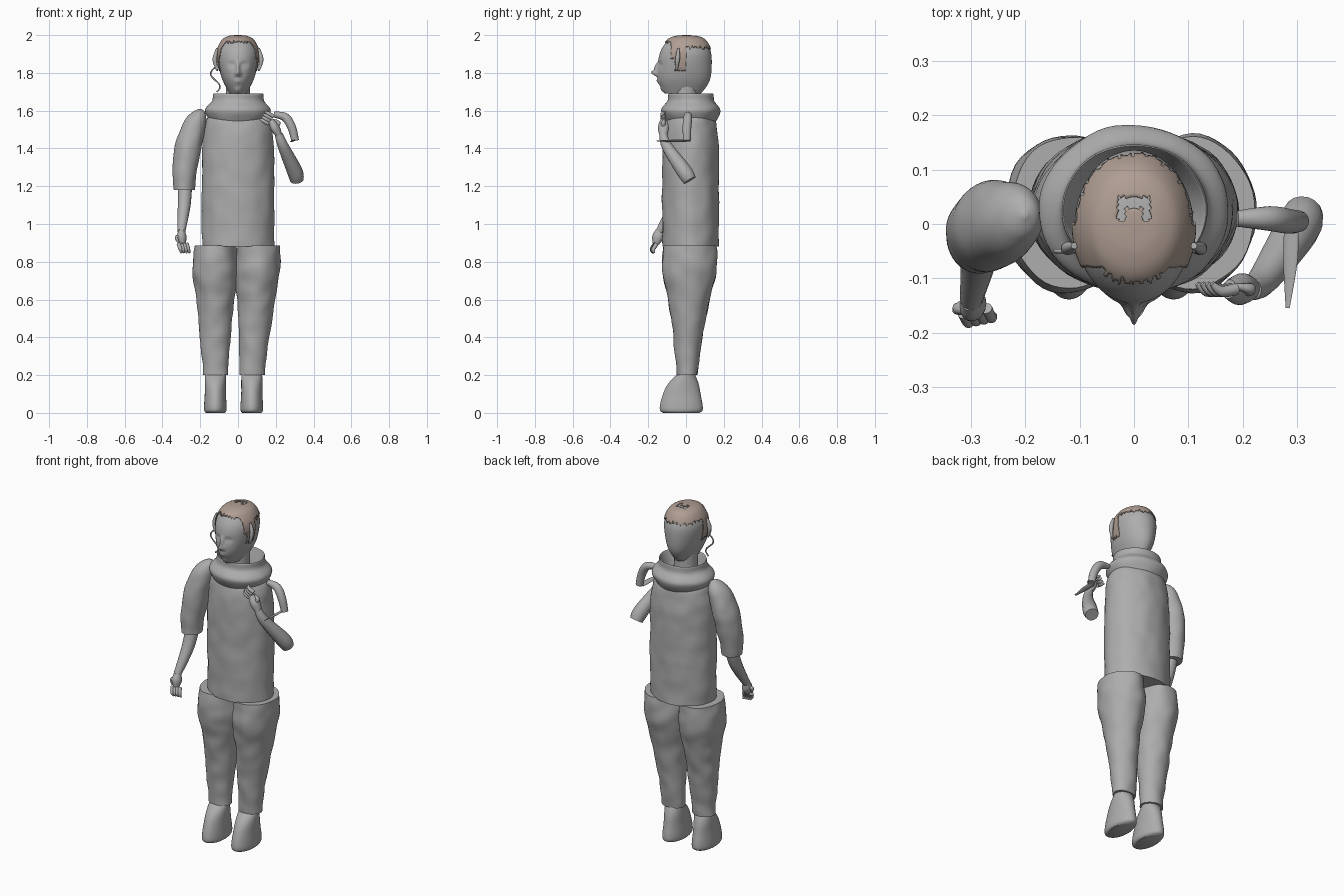
import bpy, bmesh, math, random
from mathutils import Vector, noise

random.seed(4)
if "Cube" in bpy.data.objects:
    bpy.data.objects.remove(bpy.data.objects["Cube"])


def material(name, red, green, blue):
    mat = bpy.data.materials.new(name)
    mat.use_nodes = True
    mat.diffuse_color = (red, green, blue, 1)
    mat.node_tree.nodes["Principled BSDF"].inputs["Base Color"].default_value = mat.diffuse_color
    return mat


GREY = material("plain grey", .42, .42, .42)
BROWN = material("hair brown", .43, .34, .29)


def spline(rows, steps):
    """Smooth interpolation through rows of numbers."""
    rows = [Vector(row) for row in rows]
    slopes = [(rows[min(i + 1, len(rows) - 1)] - rows[max(i - 1, 0)]) / 2 for i in range(len(rows))]
    path = []
    for start, end, leave, arrive in zip(rows, rows[1:], slopes, slopes[1:]):
        for step in range(steps):
            t = step / steps
            ease = t * t * (3 - 2 * t)
            path.append(start.lerp(end, ease) + leave * t * (1 - t) ** 2 - arrive * t * t * (1 - t))
    return path + [rows[-1]]


def circle(sides):
    return [(math.cos(math.tau * i / sides), math.sin(math.tau * i / sides)) for i in range(sides)]


def skin(name, rings, mat=GREY):
    """Join equal rings of points into a closed smooth skin."""
    bm = bmesh.new()
    loops = [[bm.verts.new(point) for point in ring] for ring in rings]
    for low, high in zip(loops, loops[1:]):
        for i in range(len(low)):
            bm.faces.new((low[i - 1], low[i], high[i], high[i - 1]))
    bm.faces.new(loops[0])
    bm.faces.new(loops[-1])
    bmesh.ops.recalc_face_normals(bm, faces=bm.faces)
    mesh = bpy.data.meshes.new(name)
    bm.to_mesh(mesh)
    bm.free()
    mesh.materials.append(mat)
    ob = bpy.data.objects.new(name, mesh)
    bpy.context.collection.objects.link(ob)
    bpy.ops.object.select_all(action='DESELECT')
    ob.select_set(True)
    bpy.context.view_layer.objects.active = ob
    bpy.ops.object.shade_smooth_by_angle(angle=math.radians(50))
    return ob


def loft(name, profile, centre, depth, mat=GREY, sides=48, wrinkle=0.0, grow=0.0):
    """Profile holds height and half width; centre and depth are rules of height."""
    rings = []
    for z, radius in spline(profile, 8):
        x, y = centre(z)
        ring = []
        for c, s in circle(sides):
            point = Vector((x + (radius + grow) * c, y + (radius * depth(z) + grow) * s, z + grow))
            fold = wrinkle * noise.noise(point * 13)
            ring.append(point + Vector((c, s, 0)) * fold)
        rings.append(ring)
    return skin(name, rings, mat)


def tube(name, points, radii, flat=1):
    """Round or flattened limb along a smooth path."""
    path = spline([(*point, radius) for point, radius in zip(points, radii)], 5)
    centres = [row.xyz for row in path]
    rings = []
    for i, middle in enumerate(centres):
        along = centres[min(i + 1, len(path) - 1)] - centres[max(i - 1, 0)]
        side = along.cross(Vector((.3, 1, .1))).normalized()
        up = along.cross(side).normalized()
        rings.append([middle + path[i].w * (side * c * flat + up * s) for c, s in circle(16)])
    return skin(name, rings)


# Head: a smooth loft, narrow and deep at the jaw
SKULL = [(1.69, .045), (1.77, .085), (1.86, .107), (1.92, .106), (1.97, .08), (1.99, .045), (1.995, .005)]


def skull_centre(z):
    return 0, .06 * (z - 1.95)


def skull_depth(z):
    return 1.22 + 13 * (z - 1.95) ** 2


head = loft("head", SKULL, skull_centre, skull_depth, sides=160)

# Face features: sideways place, height, push, half width, half height
FACE = {
    "nose tip": (0, 1.8, .034, .011, .013),
    "nose bridge": (0, 1.83, .017, .01, .022),
    "nostril": (.014, 1.793, .012, .008, .008),
    "eye socket": (.033, 1.843, -.013, .018, .012),
    "eyeball": (.033, 1.842, .008, .011, .006),
    "upper lip": (0, 1.759, .008, .019, .005),
    "lower lip": (0, 1.744, .008, .016, .005),
    "chin": (0, 1.708, .008, .022, .013),
}
for vert in head.data.vertices:
    if vert.co.y < -.02:
        across, height = abs(vert.co.x), vert.co.z
        for x, z, push, wide, tall in FACE.values():
            vert.co.y -= push * math.exp(-((across - x) / wide) ** 2 - ((height - z) / tall) ** 2)

tube("neck", [(0, 0, 1.58), (0, 0, 1.66), (0, 0, 1.74)], (.07, .065, .065))

# Hair: a shell over the skull, trimmed to a ragged hairline
hair = loft("hair", SKULL, skull_centre, skull_depth, BROWN, sides=160, grow=.005)
ragged = [random.uniform(-.008, .008) for strand in range(200)]


def has_hair(place):
    crown_gap = abs(place.x) < .03 and .005 < place.y < .05
    crown_tuft = abs(place.x) < .016 and place.y < .03
    if crown_gap and not crown_tuft:
        return False
    if place.y < -.08:
        hairline = 1.966
    elif place.y < -.06:
        hairline = 1.88
    elif place.y < 0:
        hairline = 1.815
    else:
        hairline = 1.935
    strand = int((math.atan2(place.y, place.x) + math.pi) * 24)
    return place.z > hairline + ragged[strand]


bm = bmesh.new()
bm.from_mesh(hair.data)
bald = [face for face in bm.faces if not has_hair(face.calc_center_median())]
bmesh.ops.delete(bm, geom=bald, context='FACES')
bm.to_mesh(hair.data)
bm.free()
shell = hair.modifiers.new("thickness", 'SOLIDIFY')
shell.thickness = .004

# Loose curls beside the face
curl = [(-.12 - .025 * math.sin(turn), -.05, 1.83 - .022 * turn) for turn in range(7)]
tube("right_curl", curl, [.004] * len(curl))
for side, name in ((-1, "right_lock"), (1, "left_lock")):
    tube(name, [(side * .11, -.04, 1.93), (side * .123, -.045, 1.87), (side * .11, -.05, 1.81)],
         (.006, .012, .004))

# Tunic with a wide standing collar
loft("tunic", [(.88, .19), (1.15, .192), (1.4, .19), (1.54, .172), (1.58, .14), (1.6, .09)],
     lambda z: (0, .025), lambda z: .78, sides=64, wrinkle=.006)
loft("collar", [(1.53, .14), (1.6, .175), (1.65, .139), (1.685, .134), (1.68, .127), (1.6, .1)],
     lambda z: (0, .026), lambda z: .89, sides=64, wrinkle=.004)

# Trouser legs, deeper towards the hips, and shoes, long at the sole
TROUSER = [(.2, .065), (.4, .08), (.6, .1), (.75, .12), (.885, .11)]
SHOE = [(0, .05), (.02, .06), (.1, .056), (.16, .056), (.21, .055)]
for side, trouser_x, shoe_x in (("right", lambda z: -.12, -.12), ("left", lambda z: .065 + .05 * z, .073)):
    loft(side + "_trouser_leg", TROUSER, lambda z: (trouser_x(z), .025 * z),
         lambda z: .7 + .65 * z, wrinkle=.007)
    loft(side + "_shoe", SHOE, lambda z: (shoe_x, 3 * z ** 3 - .025), lambda z: 1.9 - (z / .2) ** 3)


def hand(side, wrist, knuckle, spread, reach):
    """Palm, four bent fingers and a thumb."""
    wrist, knuckle, spread, reach = (Vector(v) for v in (wrist, knuckle, spread, reach))
    middle = wrist.lerp(knuckle, .5)
    tube(side + "_palm", [wrist, middle, knuckle], (.021, .03, .018), flat=.8)
    for finger in range(4):
        root = knuckle + spread * (finger - 1.5)
        bend = root + reach * .6 + Vector((0, -.01, 0))
        tube(f"{side}_finger_{finger + 1}", [root, bend, root + reach], (.011, .01, .005))
    tip = middle - spread * 2 + reach * .6
    tube(side + "_thumb", [middle, middle - spread * 2, tip], (.014, .011, .005))


# Right arm hangs out of a wide sleeve
loft("right_sleeve", [(1.18, .055), (1.35, .07), (1.45, .07), (1.54, .06), (1.59, .035), (1.61, .005)],
     lambda z: (.5 * (z - 1.2) ** 2 - .285, .1 * (z - 1.45)), lambda z: 1.12, wrinkle=.005)
tube("right_forearm", [(-.28, -.02, 1.22), (-.285, -.06, 1.1), (-.3, -.14, .96)], (.038, .034, .021))
hand("right", (-.3, -.14, .965), (-.293, -.16, .895), (.014, .003, 0), (.015, -.012, -.048))

# Left arm is bent up, with the hand in front of the chest
tube("left_forearm", [(.312, .02, 1.232), (.3, -.01, 1.28), (.24, -.1, 1.41), (.215, -.12, 1.475)],
     (.036, .041, .029, .021))
hand("left", (.217, -.12, 1.47), (.175, -.12, 1.55), (-.009, 0, -.013), (-.045, .01, .025))

# Open left sleeve: a curved band and its thin flat cuff
tube("left_sleeve_band", [(.19, .01, 1.58), (.25, .01, 1.565), (.285, .005, 1.51), (.303, .005, 1.44)],
     (.015, .023, .023, .02))
tube("left_cuff", [(.29, 0, 1.44), (.288, -.07, 1.44), (.283, -.155, 1.44)], (.014, .014, .004), flat=.3)
